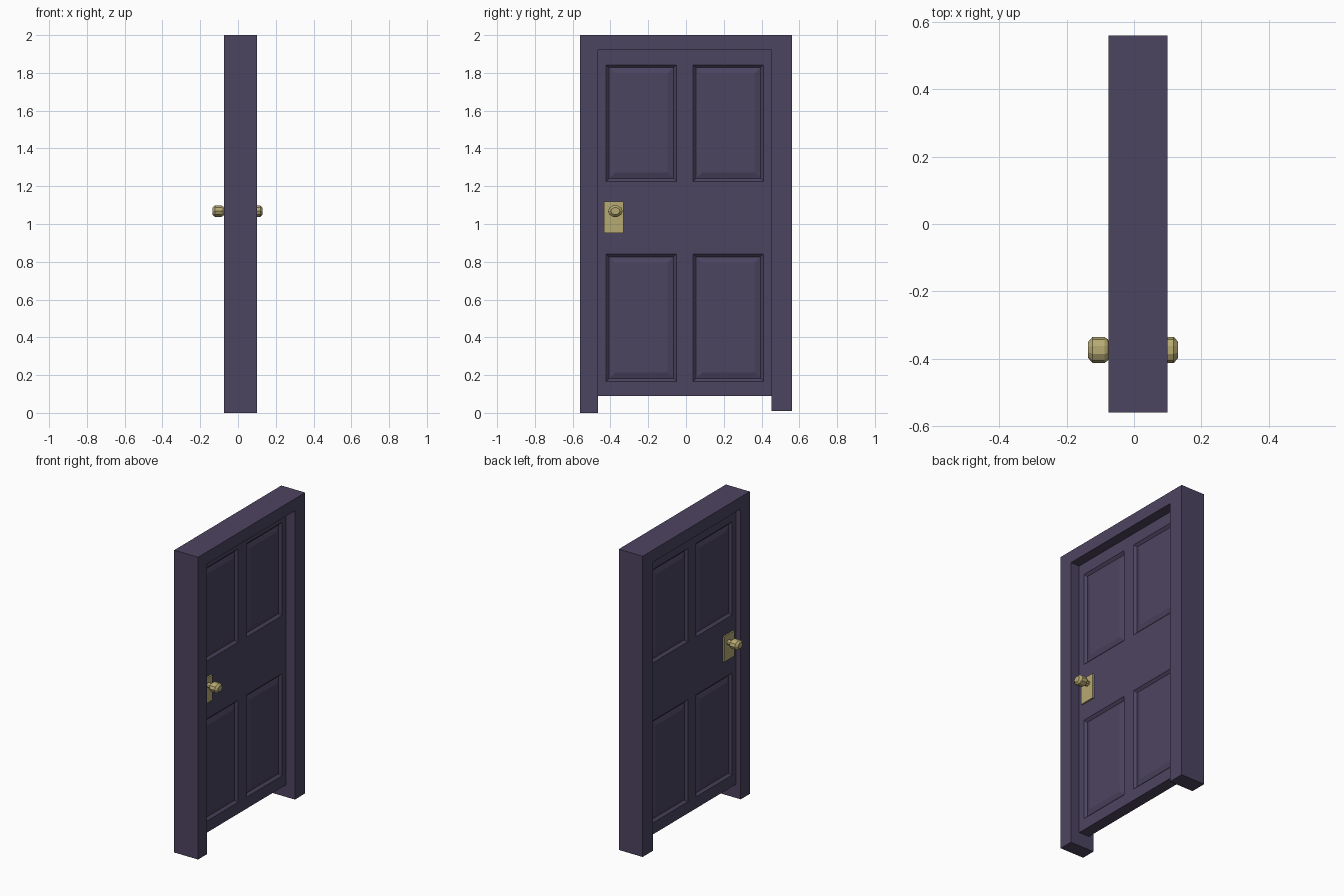
import bpy, bmesh, math
from mathutils import Vector

if "Cube" in bpy.data.objects:
    bpy.data.objects.remove(bpy.data.objects["Cube"])


def material(name, rgb):
    m = bpy.data.materials.new(name)
    m.diffuse_color = (*rgb, 1)
    m.use_nodes = True
    m.node_tree.nodes["Principled BSDF"].inputs["Base Color"].default_value = m.diffuse_color
    return m


PAINT = material("purple paint", (0.073, 0.058, 0.118))
BRASS = material("brass", (0.47, 0.40, 0.17))


def finish(bm, name, mat):
    bmesh.ops.recalc_face_normals(bm, faces=bm.faces)
    me = bpy.data.meshes.new(name)
    bm.to_mesh(me)
    bm.free()
    me.materials.append(mat)
    ob = bpy.data.objects.new(name, me)
    bpy.context.collection.objects.link(ob)
    return ob


def box(lo, hi):
    bm = bmesh.new()
    bmesh.ops.create_cube(bm, size=1)
    for v in bm.verts:
        v.co = [l + (c + 0.5) * (h - l) for c, l, h in zip(v.co, lo, hi)]
    return bm


# Frame: an upside-down U profile extruded through the wall
X0, X1 = -0.075, 0.10
outline = [(-0.56, 0), (-0.465, 0), (-0.465, 1.92), (0.452, 1.92),
           (0.452, 0.01), (0.56, 0.01), (0.56, 2), (-0.56, 2)]
bm = bmesh.new()
a = [bm.verts.new((X0, y, z)) for y, z in outline]
b = [bm.verts.new((X1, y, z)) for y, z in outline]
bm.faces.new(a)
bm.faces.new(b)
for i in range(len(a)):
    j = (i + 1) % len(a)
    bm.faces.new((a[i], a[j], b[j], b[i]))
finish(bm, "door_frame", PAINT)

# Door leaf: slab cut into a grid, panel cells inset on both sides
D0, D1 = -0.04, 0.035
ys = [-0.423, -0.05, 0.038, 0.411]
zs = [0.166, 0.842, 1.225, 1.843]
bm = box((D0, -0.465, 0.09), (D1, 0.452, 1.92))
for axis, cuts in ((1, ys), (2, zs)):
    for c in cuts:
        co, no = Vector(), Vector()
        co[axis], no[axis] = c, 1
        bmesh.ops.bisect_plane(bm, geom=bm.verts[:] + bm.edges[:] + bm.faces[:],
                               plane_co=co, plane_no=no)
bm.normal_update()
panels = []
for f in bm.faces:
    c = f.calc_center_median()
    in_y = ys[0] < c.y < ys[1] or ys[2] < c.y < ys[3]
    in_z = zs[0] < c.z < zs[1] or zs[2] < c.z < zs[3]
    if abs(f.normal.x) > 0.9 and in_y and in_z:
        panels.append(f)
# Sloped groove, then raised field
for thick, depth in ((0.022, -0.015), (0.045, 0.010)):
    bmesh.ops.inset_individual(bm, faces=panels, thickness=thick, depth=depth)
bmesh.ops.dissolve_limit(bm, angle_limit=0.001, verts=bm.verts, edges=bm.edges)
finish(bm, "door_leaf", PAINT)

# Knob profile: distance from the door face, radius
profile = [(0.0, 0.02), (0.033, 0.02), (0.038, 0.032), (0.048, 0.039),
           (0.083, 0.039), (0.096, 0.024)]
SIDES = 10
for side, face, s in (("right", D1, 1), ("left", D0, -1)):
    # Backing plate
    lo, hi = sorted((face, face + s * 0.01))
    finish(box((lo, -0.435, 0.953), (hi, -0.33, 1.12)), side + "_plate", BRASS)
    # Knob, slightly flattened in height
    bm = bmesh.new()
    rings = []
    for d, r in profile:
        rings.append([bm.verts.new((face + s * d,
                                    -0.374 + r * math.cos(2 * math.pi * k / SIDES),
                                    1.068 + 0.8 * r * math.sin(2 * math.pi * k / SIDES)))
                      for k in range(SIDES)])
    for p, q in zip(rings, rings[1:]):
        for k in range(SIDES):
            n = (k + 1) % SIDES
            bm.faces.new((p[k], p[n], q[n], q[k]))
    bm.faces.new(rings[0])
    bm.faces.new(rings[-1])
    finish(bm, side + "_knob", BRASS)
